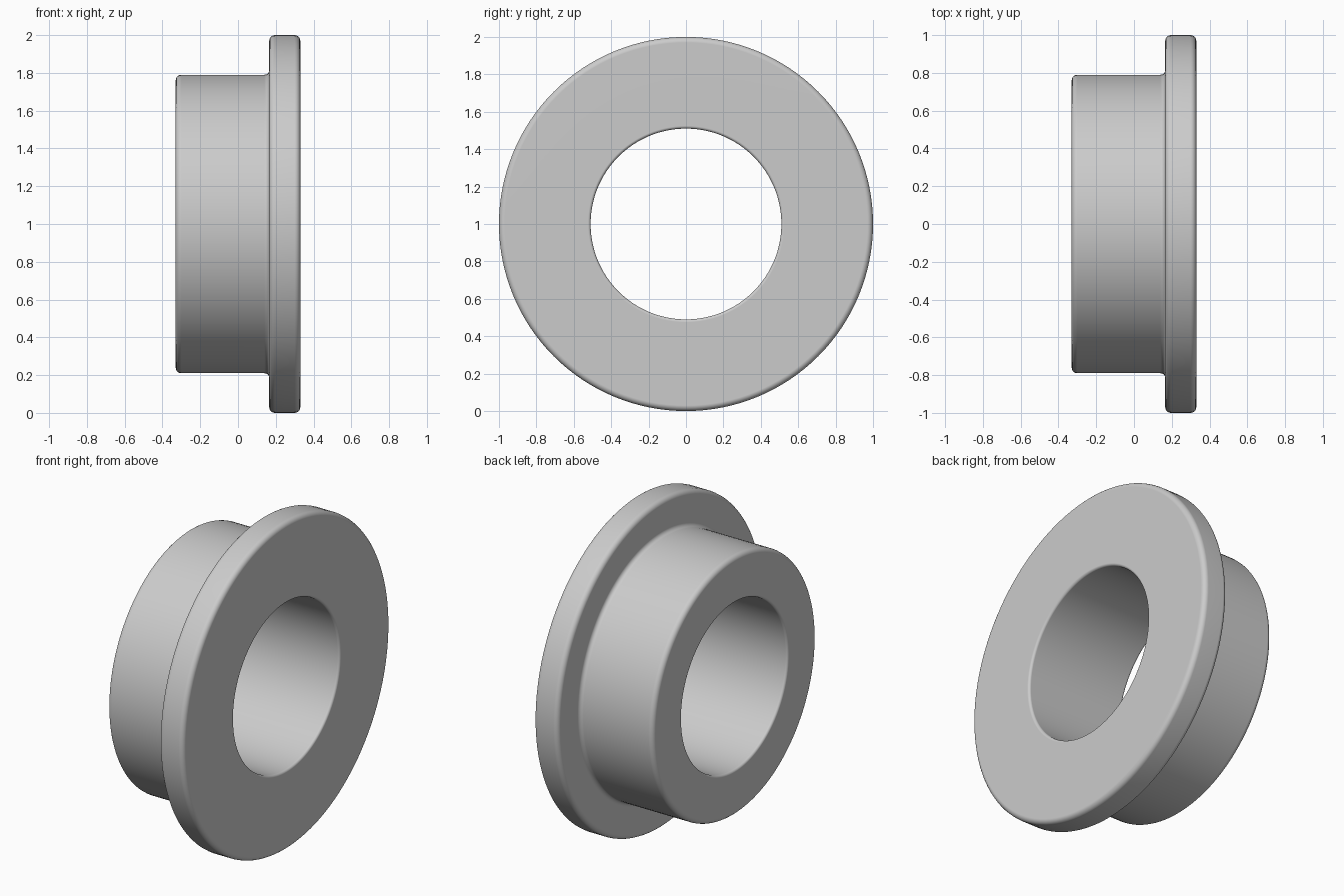
import bpy
import bmesh
import math
from mathutils import Vector, Matrix

SIDES = 128      # facets around the axis
ARC_STEPS = 5    # facets in each rounded corner

cube = bpy.data.objects.get("Cube")
if cube:
    bpy.data.objects.remove(cube, do_unlink=True)


def make_material(name, colour):
    mat = bpy.data.materials.new(name)
    mat.use_nodes = True
    mat.diffuse_color = colour
    mat.node_tree.nodes["Principled BSDF"].inputs["Base Color"].default_value = colour
    return mat


def round_corner(before, corner, after, radius):
    """Points of a circular arc replacing a right-angled corner."""
    a = (before - corner).normalized() * radius
    b = (after - corner).normalized() * radius
    centre = corner + a + b
    angles = [math.pi / 2 * i / ARC_STEPS for i in range(ARC_STEPS + 1)]
    return [centre - b * math.cos(t) - a * math.sin(t) for t in angles]


# Closed cross-section: (position along axis, distance from axis, corner radius)
section = [
    (-0.33, 0.51, 0.015),   # bore edge, sleeve end
    (-0.33, 0.79, 0.03),    # sleeve outer edge
    (0.165, 0.79, 0.025),   # fillet between sleeve and flange
    (0.165, 1.0, 0.03),     # flange rim, back
    (0.33, 1.0, 0.03),      # flange rim, face
    (0.33, 0.51, 0.015),    # bore edge, flange face
]
corners = [Vector((x, 0, r)) for x, r, _ in section]
outline = []
for i, corner in enumerate(corners):
    following = corners[(i + 1) % len(corners)]
    outline += round_corner(corners[i - 1], corner, following, section[i][2])

# Revolve the cross-section into rings joined by quads
bm = bmesh.new()
rings = []
for s in range(SIDES):
    turn = Matrix.Rotation(math.tau * s / SIDES, 3, 'X')
    rings.append([bm.verts.new(turn @ p) for p in outline])
for s, ring in enumerate(rings):
    nxt = rings[(s + 1) % SIDES]
    for i in range(len(ring)):
        bm.faces.new((ring[i - 1], ring[i], nxt[i], nxt[i - 1]))
bmesh.ops.recalc_face_normals(bm, faces=bm.faces)

mesh = bpy.data.meshes.new("flanged_bushing")
bm.to_mesh(mesh)
bm.free()
mesh.materials.append(make_material("plain grey", (0.6, 0.6, 0.6, 1)))

bushing = bpy.data.objects.new("flanged_bushing", mesh)
bushing.location.z = 1
bpy.context.collection.objects.link(bushing)

# Smooth rounded edges while the broad faces stay flat
bpy.ops.object.select_all(action='DESELECT')
bushing.select_set(True)
bpy.context.view_layer.objects.active = bushing
bpy.ops.object.shade_smooth_by_angle(angle=math.radians(30))
weighted = bushing.modifiers.new("weighted_normals", 'WEIGHTED_NORMAL')
weighted.keep_sharp = True
